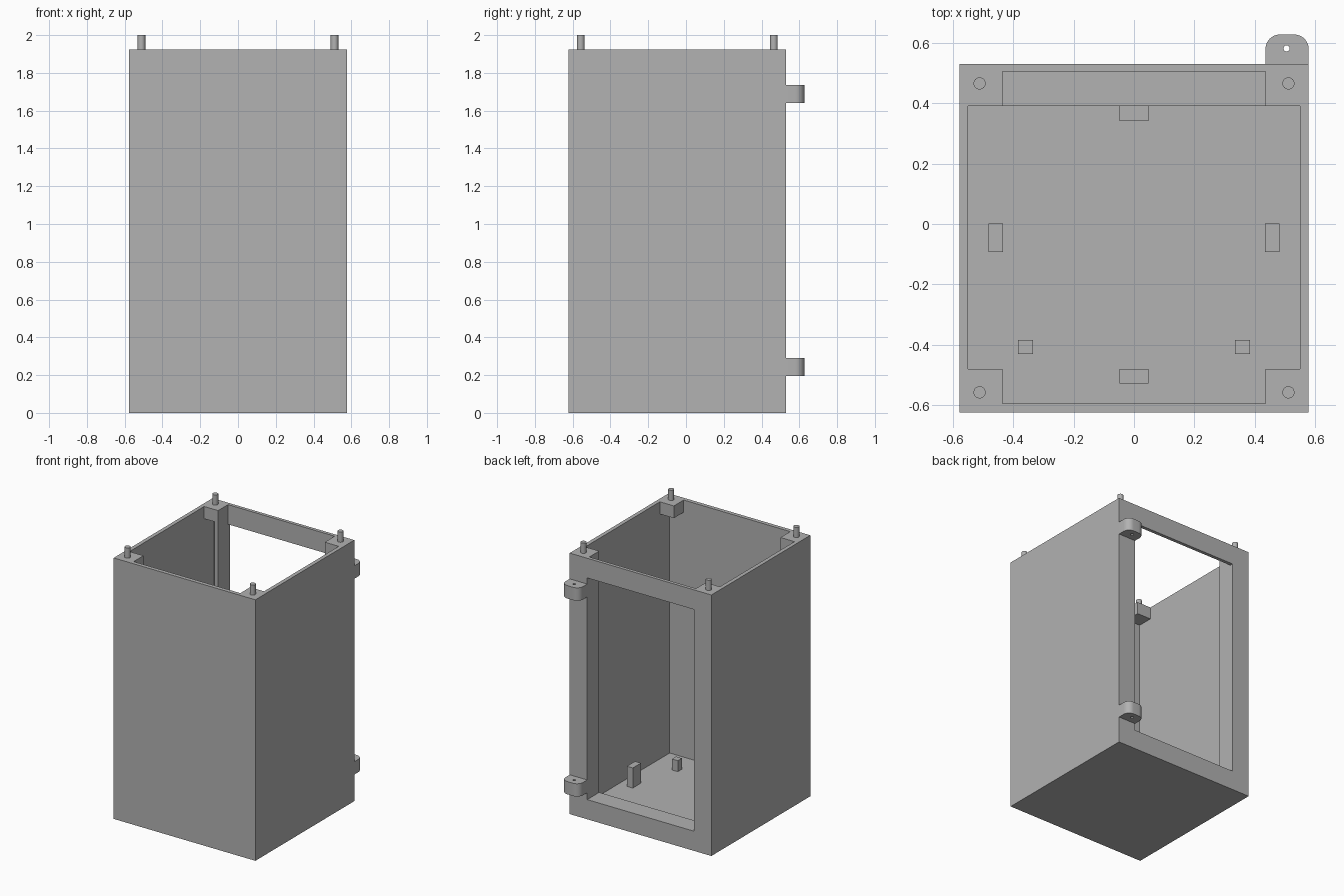
import bpy, bmesh, math

old = bpy.data.objects.get("Cube")
if old:
    bpy.data.objects.remove(old, do_unlink=True)

grey = bpy.data.materials.new("plain grey")
grey.use_nodes = True
colour = (0.445, 0.445, 0.445, 1)
grey.diffuse_color = colour
grey.node_tree.nodes["Principled BSDF"].inputs["Base Color"].default_value = colour

# Main dimensions
HALF, FRONT, BACK, TOP = 0.578, -0.623, 0.53, 1.925
WALL = 0.029
INNER, INNER_FRONT, INNER_BACK = HALF - WALL, FRONT + WALL, BACK - 0.025
OPEN, SILL, HEAD = 0.435, 0.145, 1.78
LIP = 0.39            # inner edge of the doorway lining
BLOCK = 0.09          # height of the corner blocks


def finish(name, bm):
    bmesh.ops.recalc_face_normals(bm, faces=bm.faces[:])
    mesh = bpy.data.meshes.new(name)
    bm.to_mesh(mesh)
    bm.free()
    mesh.materials.append(grey)
    obj = bpy.data.objects.new(name, mesh)
    bpy.context.collection.objects.link(obj)
    return obj


def box(name, x, y, z):
    bm = bmesh.new()
    bmesh.ops.create_cube(bm, size=1)
    for v in bm.verts:
        v.co = [r[0] if c < 0 else r[1] for c, r in zip(v.co, (x, y, z))]
    return finish(name, bm)


def cylinder(name, x, y, z0, z1, radius):
    bm = bmesh.new()
    bmesh.ops.create_cone(bm, cap_ends=True, segments=32, radius1=radius,
                          radius2=radius, depth=z1 - z0)
    bmesh.ops.translate(bm, verts=bm.verts[:], vec=(x, y, (z0 + z1) / 2))
    return finish(name, bm)


def smooth(obj):
    bpy.ops.object.select_all(action='DESELECT')
    obj.select_set(True)
    bpy.context.view_layer.objects.active = obj
    bpy.ops.object.shade_smooth_by_angle(angle=math.radians(30))


def cut(obj, cutter):
    mod = obj.modifiers.new("cut", 'BOOLEAN')
    mod.operation = 'DIFFERENCE'
    mod.solver = 'EXACT'
    mod.object = cutter
    bpy.context.view_layer.objects.active = obj
    bpy.ops.object.modifier_apply(modifier=mod.name)
    bpy.data.objects.remove(cutter, do_unlink=True)


# Open-topped case with a doorway in the back
case = box("case", (-HALF, HALF), (FRONT, BACK), (0, TOP))
cut(case, box("cavity_cutter", (-INNER, INNER), (INNER_FRONT, INNER_BACK), (WALL, TOP + 1)))
cut(case, box("doorway_cutter", (-OPEN, OPEN), (LIP, BACK + 1), (SILL, HEAD)))

# Doorway lining: a sill and two side strips
box("doorway_sill", (-OPEN - WALL, OPEN + WALL), (LIP, INNER_BACK), (SILL - WALL, SILL))
for side, s in (("right", -1), ("left", 1)):
    xs = sorted((s * OPEN, s * (OPEN + WALL)))
    box(side + "_doorway_lining", xs, (LIP, INNER_BACK), (SILL, TOP - BLOCK))

    # Corner blocks with locating pins
    xs = sorted((s * OPEN, s * INNER))
    for end, ys, pin_y in (("front", (INNER_FRONT, -0.48), -0.557),
                           ("back", (LIP, INNER_BACK), 0.465)):
        box(f"{end}_{side}_corner_block", xs, ys, (TOP - BLOCK, TOP))
        smooth(cylinder(f"{end}_{side}_pin", s * 0.511, pin_y, TOP - 0.02, 2.0, 0.02))

    # Side stops and small floor posts
    xs = sorted((s * 0.433, s * 0.481))
    box(side + "_floor_stop", xs, (-0.093, 0.002), (WALL, 0.177))
    xs = sorted((s * 0.335, s * 0.383))
    box(side + "_floor_post", xs, (-0.43, -0.383), (WALL, 0.11))

# Front and back floor stops
box("front_floor_stop", (-0.048, 0.048), (-0.527, -0.48), (WALL, 0.177))
box("back_floor_stop", (-0.048, 0.048), (0.34, LIP), (WALL, 0.11))


# Hinge lugs with rounded ends and a pin hole
def hinge(name, z0, z1):
    radius, end = 0.048, 0.627
    outline = [(OPEN, BACK), (HALF, BACK)]
    for cx, start in ((HALF - radius, 0), (OPEN + radius, 90)):
        for i in range(11):
            a = math.radians(start + i * 9)
            outline.append((cx + radius * math.cos(a), end - radius + radius * math.sin(a)))
    bm = bmesh.new()
    face = bm.faces.new([bm.verts.new((x, y, z0)) for x, y in outline])
    new = bmesh.ops.extrude_face_region(bm, geom=[face])["geom"]
    bmesh.ops.translate(bm, vec=(0, 0, z1 - z0),
                        verts=[g for g in new if isinstance(g, bmesh.types.BMVert)])
    lug = finish(name, bm)
    cut(lug, cylinder("hole_cutter", 0.505, 0.581, z0 - 0.1, z1 + 0.1, 0.01))
    smooth(lug)


hinge("lower_hinge_lug", 0.196, 0.29)
hinge("upper_hinge_lug", 1.64, 1.735)
